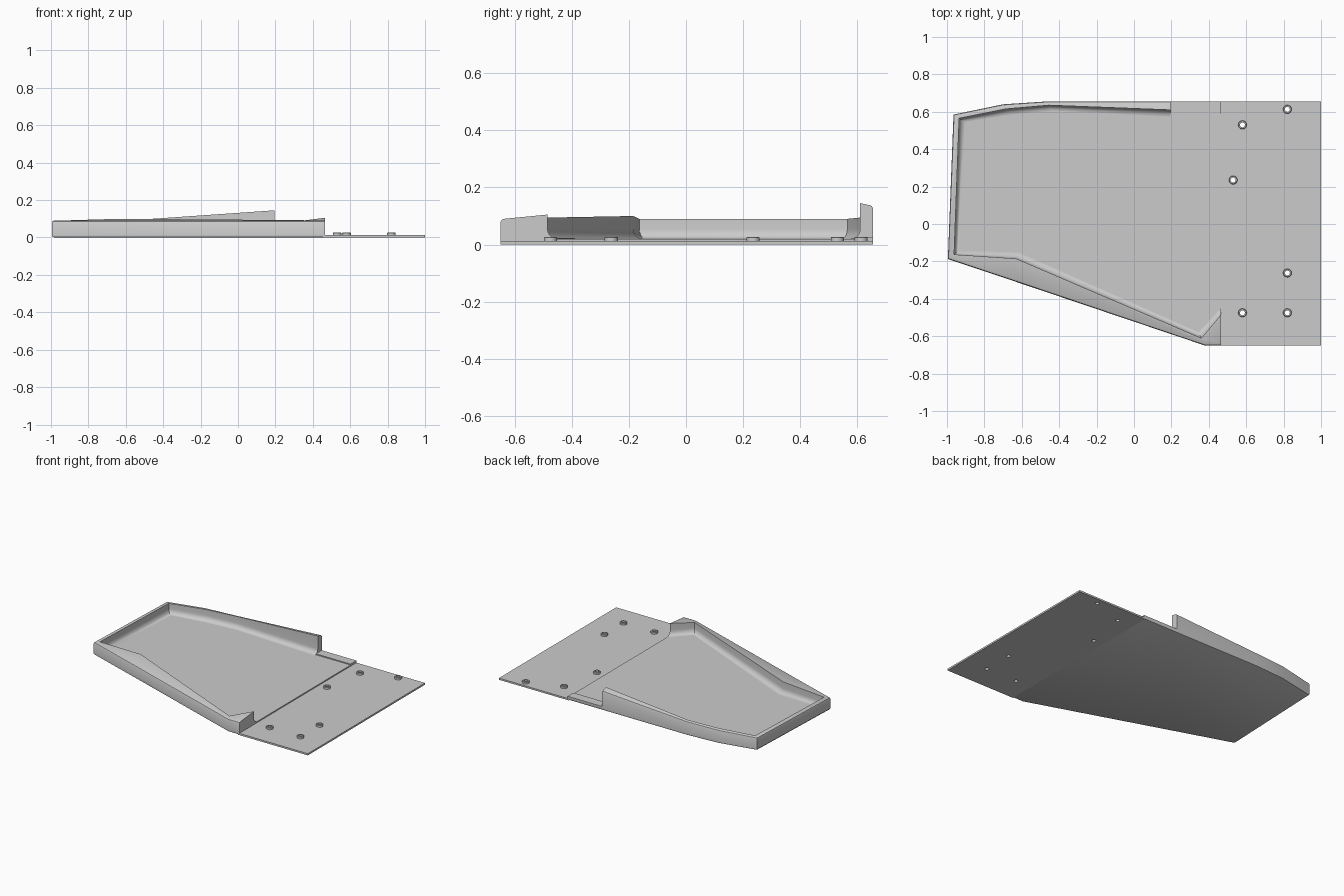
import bpy, bmesh, math
from mathutils import Vector

cube = bpy.data.objects.get("Cube")
if cube:
    bpy.data.objects.remove(cube, do_unlink=True)

grey = bpy.data.materials.new("light grey")
grey.use_nodes = True
COLOUR = (0.6, 0.6, 0.6, 1)
grey.diffuse_color = COLOUR
grey.node_tree.nodes["Principled BSDF"].inputs["Base Color"].default_value = COLOUR


def loft(name, rings):
    """Skin a list of matching closed rings and cap both ends."""
    bm = bmesh.new()
    loops = [[bm.verts.new(p) for p in ring] for ring in rings]
    n = len(rings[0])
    for a, b in zip(loops, loops[1:]):
        for i in range(n):
            j = (i + 1) % n
            bm.faces.new((a[i], a[j], b[j], b[i]))
    bm.faces.new(loops[0])
    bm.faces.new(loops[-1])
    bmesh.ops.recalc_face_normals(bm, faces=bm.faces)
    mesh = bpy.data.meshes.new(name)
    bm.to_mesh(mesh)
    bm.free()
    mesh.materials.append(grey)
    obj = bpy.data.objects.new(name, mesh)
    bpy.context.collection.objects.link(obj)
    return obj


def smooth(obj):
    bpy.ops.object.select_all(action='DESELECT')
    obj.select_set(True)
    bpy.context.view_layer.objects.active = obj
    bpy.ops.object.shade_smooth_by_angle(angle=math.radians(35))


def box(name, x0, x1, y0, y1, z0, z1):
    corners = ((x0, y0), (x1, y0), (x1, y1), (x0, y1))
    return loft(name, [[(x, y, z) for x, y in corners] for z in (z0, z1)])


def circle(cx, cy, r, z, n=24):
    return [(cx + r * math.cos(math.tau * i / n),
             cy + r * math.sin(math.tau * i / n), z) for i in range(n)]


# Wall stations: outer edge, inner edge, outer height, inner height
STATIONS = [
    ((.465, -.65), (.465, -.485), .09, .105),
    ((.38, -.65), (.36, -.61), .09, .092),
    ((-.67, -.296), (-.63, -.185), .09, .1),
    ((-.995, -.187), (-.962, -.163), .09, .09),
    ((-.965, .585), (-.935, .565), .09, .09),
    ((-.7, .64), (-.685, .615), .095, .095),
    ((-.47, .655), (-.455, .635), .098, .1),
    ((.195, .655), (.195, .61), .138, .145),
]
FLOOR = .02
FILLET = .035


def section(outer, inner, z_out, z_in):
    o, i = Vector(outer), Vector(inner)
    d = (i - o).normalized()
    pts = [(o, .01), (o, z_out - .012), (o + d * .004, z_out - .004), (o + d * .012, z_out),
           (i, z_in)]
    # Concave fillet from inner wall to floor
    for k in range(6):
        a = k / 5 * math.pi / 2
        pts.append((i + d * FILLET * (1 - math.cos(a)),
                    FLOOR + FILLET * (1 - math.sin(a))))
    pts.append((i + d * FILLET, .01))
    return [(p.x, p.y, z) for p, z in pts]


smooth(loft("tray_wall", [section(*s) for s in STATIONS]))

# Tray floor with a chamfered lower edge
outline = [s[0] for s in STATIONS] + [(.465, .655)]
smooth(loft("tray_floor", [[(x * s, y * s, z) for x, y in outline]
                           for s, z in ((.986, 0), (.995, .003), (1, .01), (1, FLOOR))]))

# Low ledge where the back wall stops
box("back_ledge", .195, .465, .59, .655, .01, .027)

# Thin mounting plate with drilled bosses
plate = box("mounting_plate", .455, 1, -.65, .655, 0, .012)
HOLES = [(.58, .53), (.82, .613), (.53, .235), (.82, -.262), (.58, -.475), (.82, -.475)]
for n, (x, y) in enumerate(HOLES, 1):
    cutter = loft(f"hole_cutter_{n}", [circle(x, y, .013, -.05), circle(x, y, .013, .08)])
    cutter.hide_render = True
    cutter.hide_set(True)
    cut = plate.modifiers.new(f"hole_{n}", 'BOOLEAN')
    cut.operation = 'DIFFERENCE'
    cut.solver = 'EXACT'
    cut.object = cutter
    # Boss ring, open through the middle
    profile = ((.013, .008), (.023, .008), (.023, .024), (.02, .027), (.013, .027))
    bm = bmesh.new()
    rings = [[bm.verts.new(p) for p in circle(x, y, r, z)] for r, z in profile]
    for a, b in zip(rings, rings[1:] + rings[:1]):
        for i in range(len(a)):
            j = (i + 1) % len(a)
            bm.faces.new((a[i], a[j], b[j], b[i]))
    bmesh.ops.recalc_face_normals(bm, faces=bm.faces)
    mesh = bpy.data.meshes.new(f"boss_{n}")
    bm.to_mesh(mesh)
    bm.free()
    mesh.materials.append(grey)
    boss = bpy.data.objects.new(f"boss_{n}", mesh)
    bpy.context.collection.objects.link(boss)
    smooth(boss)

# Drill the plate and discard the cutters
bpy.context.view_layer.update()
bpy.ops.object.select_all(action='DESELECT')
plate.select_set(True)
bpy.context.view_layer.objects.active = plate
for m in list(plate.modifiers):
    bpy.ops.object.modifier_apply(modifier=m.name)
for o in list(bpy.data.objects):
    if o.name.startswith("hole_cutter"):
        bpy.data.objects.remove(o, do_unlink=True)
